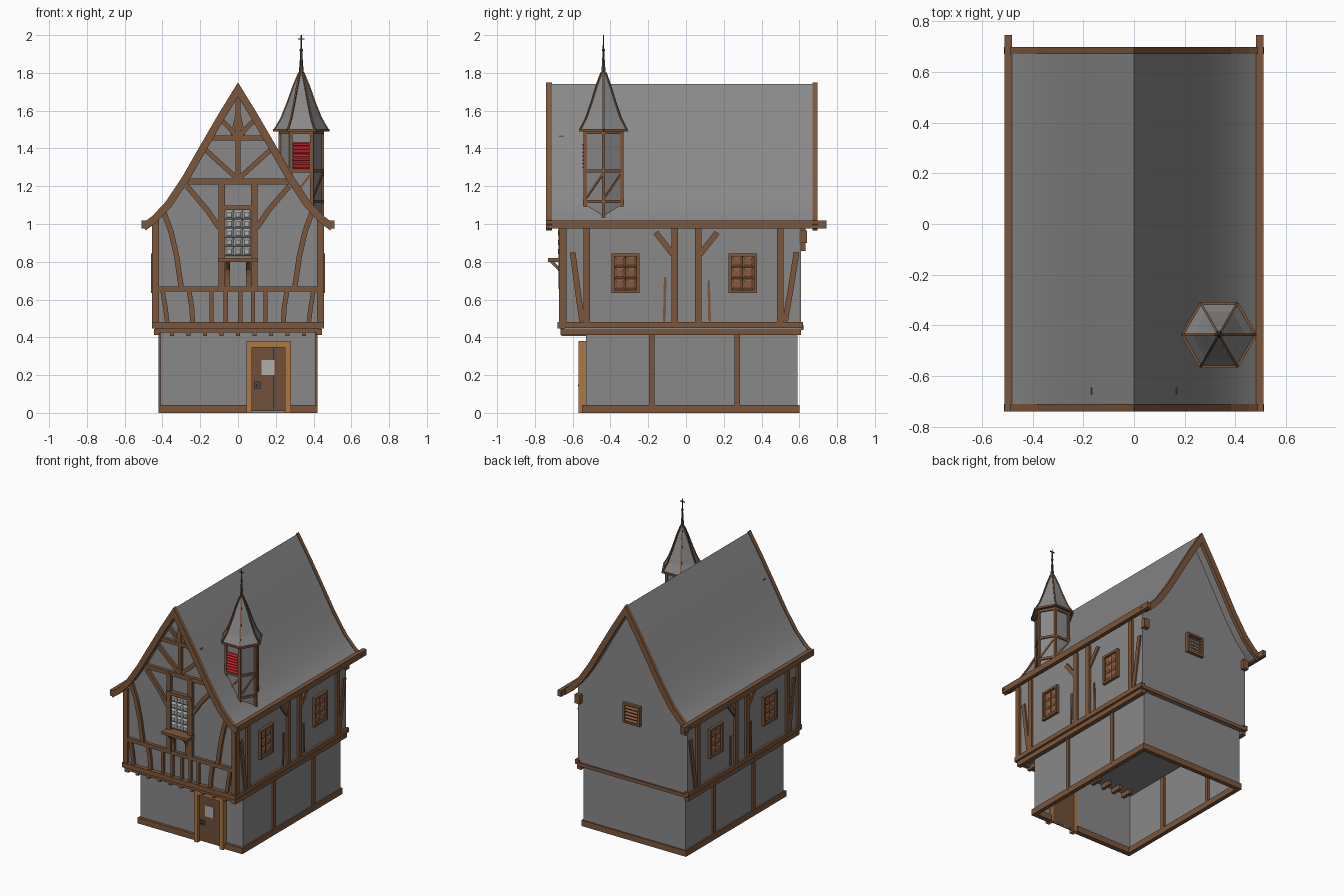
import bpy, bmesh, math
from mathutils import Vector, Matrix

if "Cube" in bpy.data.objects:
    bpy.data.objects.remove(bpy.data.objects["Cube"])

COL = {"plaster_grey": (0.25, 0.25, 0.25), "timber_brown": (0.2, 0.095, 0.045),
       "light_oak": (0.42, 0.19, 0.06), "door_brown": (0.16, 0.08, 0.04),
       "shutter_red": (0.65, 0.02, 0.03), "pale_glass": (0.42, 0.43, 0.43),
       "window_brown": (0.23, 0.1, 0.05), "dark_metal": (0.07, 0.07, 0.075)}
MATS = {}
for n, c in COL.items():
    MATS[n] = bpy.data.materials.new(n)
    MATS[n].diffuse_color = (*c, 1)

PARTS = {}
G, T, O, D, R, W, B, M = COL


def part(name, mat):
    return PARTS.setdefault(name, (bmesh.new(), mat))[0]


def box(bm, x0, x1, y0, y1, z0, z1):
    m = Matrix.Translation(((x0 + x1) / 2, (y0 + y1) / 2, (z0 + z1) / 2))
    bmesh.ops.create_cube(bm, size=1, matrix=m @ Matrix.Diagonal((x1 - x0, y1 - y0, z1 - z0, 1)))


def rod(bm, p, q, w):
    p, q = Vector(p), Vector(q)
    rot = (q - p).to_track_quat('Z', 'Y').to_matrix().to_4x4()
    bmesh.ops.create_cube(bm, size=1, matrix=Matrix.Translation((p + q) / 2) @ rot
                          @ Matrix.Diagonal((w, w, (q - p).length, 1)))


def front(u, v, d): return (u, d, v)
def side(u, v, d): return (d, u, v)


def ribbon(bm, pts, o0, o1, d0, d1, plane=front):
    """Flat beam along a 2D path, offset o0..o1 across it and d0..d1 in depth."""
    pts = [Vector(p) for p in pts]
    rings = []
    for i, p in enumerate(pts):
        a = (p - pts[i - 1]).normalized() if i else None
        b = (pts[i + 1] - p).normalized() if i < len(pts) - 1 else None
        t = ((a or b) + (b or a)).normalized()
        n = Vector((-t.y, t.x)) / max(0.3, t.dot(a or b))
        rings.append([bm.verts.new(plane(*(p + n * o), d)) for o, d in
                      ((o0, d0), (o1, d0), (o1, d1), (o0, d1))])
    for r, s in zip(rings, rings[1:]):
        for k in range(4):
            bm.faces.new((r[k], r[(k + 1) % 4], s[(k + 1) % 4], s[k]))
    bm.faces.new(rings[0])
    bm.faces.new(rings[-1][::-1])


def pane(bm, plane, u0, u1, v0, v1, d, bulge, inset):
    """Pillow-shaped pane."""
    lo = [bm.verts.new(plane(u, v, d)) for u, v in ((u0, v0), (u1, v0), (u1, v1), (u0, v1))]
    i = inset
    hi = [bm.verts.new(plane(u, v, d + bulge)) for u, v in
          ((u0 + i, v0 + i), (u1 - i, v0 + i), (u1 - i, v1 - i), (u0 + i, v1 - i))]
    bm.faces.new(hi)
    for k in range(4):
        bm.faces.new((lo[k], lo[(k + 1) % 4], hi[(k + 1) % 4], hi[k]))


def pane_grid(bm, plane, u0, u1, v0, v1, nu, nv, d, bulge):
    du, dv = (u1 - u0) / nu, (v1 - v0) / nv
    for i in range(nu):
        for j in range(nv):
            pane(bm, plane, u0 + i * du, u0 + (i + 1) * du, v0 + j * dv, v0 + (j + 1) * dv,
                 d, bulge, 0.25 * min(du, dv))


# ground floor: open shell, sill beams, side posts
bm = part("ground_floor_walls", G)
c = [(-.41, -.53), (.41, -.53), (.41, .59), (-.41, .59)]
for p, q in zip(c, c[1:] + c[:1]):
    bm.faces.new([bm.verts.new((*a, z)) for a, z in ((p, 0), (q, 0), (q, .44), (p, .44))])
bm = part("ground_sill_beams", T)
for s in (-1, 1):
    box(bm, s * .405 - .015, s * .405 + .015, -.55, .6, 0, .042)
    box(part("ground_posts", T), s * .407 - .014, s * .407 + .014, -.195, -.168, .03, .43)
    box(part("ground_posts", T), s * .407 - .014, s * .407 + .014, .258, .285, .03, .43)
box(bm, -.415, .05, -.55, -.515, 0, .042)
box(bm, .27, .415, -.55, -.515, 0, .042)
box(bm, -.415, .415, .57, .6, 0, .042)

# door with frame, plate and handle
bm = part("door_frame", O)
box(bm, .045, .075, -.57, -.525, 0, .38)
box(bm, .25, .28, -.57, -.525, 0, .38)
box(bm, .075, .25, -.57, -.525, .347, .38)
for i in range(3):
    box(part("door_planks", D), .075 + i * .0585, .132 + i * .0585, -.55, -.528, .01, .345)
box(part("door_plate", W), .125, .193, -.556, -.55, .2, .28)
box(part("door_handle", M), .085, .12, -.558, -.55, .13, .165)
box(part("door_handle", M), .095, .105, -.572, -.55, .14, .15)

# upper floor gable block
ROOF = [(.51, .995), (.45, 1.04), (.38, 1.115), (.29, 1.25), (.19, 1.425), (.1, 1.58), (0, 1.742)]
bm = part("upper_walls", G)
half = [(.44, .44), (.44, 1.025)] + [(x, z - .018) for x, z in ROOF[2:]]
outline = half + [(-x, z) for x, z in half[-2::-1]]
fr = [bm.verts.new((x, -.65, z)) for x, z in outline]
bk = [bm.verts.new((x, .61, z)) for x, z in outline]
bm.faces.new(fr)
bm.faces.new(bk[::-1])
for i in range(len(fr)):
    j = (i + 1) % len(fr)
    bm.faces.new((fr[i], fr[j], bk[j], bk[i]))

# roof sheet, barge boards, eaves
path = [(-x, z) for x, z in ROOF] + ROOF[-2::-1]
ribbon(part("roof", G), path, -.025, 0, -.715, .68)
bm = part("barge_boards", T)
ribbon(bm, path, -.036, .004, -.74, -.71)
ribbon(bm, path, -.036, .004, .67, .697)
for s in (-1, 1):
    box(part("eave_beams", T), s * .495 - .015, s * .495 + .015, -.74, .745, .975, 1.018)
    box(part("rear_brackets", T), s * .425 - .02, s * .425 + .02, .6, .64, .9, .965)

# jetty beams and joists
bm = part("jetty_beams", T)
box(bm, -.455, .455, -.68, -.64, .448, .482)
box(bm, -.44, .44, .59, .622, .44, .465)
for s in (-1, 1):
    box(bm, s * .44 - .016, s * .44 + .016, -.68, .62, .45, .482)
    box(bm, s * .43 - .016, s * .43 + .016, -.665, .61, .412, .445)
box(bm, -.43, .43, -.665, -.635, .425, .448)
for i in range(9):
    x = -.35 + i * .0875
    box(part("jetty_joists", T), x - .011, x + .011, -.66, -.45, .408, .44)

# front framing
bm = part("front_framing", T)


def fb(pts, w=.03, d=.022):
    ribbon(bm, pts, -w / 2, w / 2, -.65 - d, -.645)


fb([(-.44, .655), (.44, .655)], .027)
fb([(-.28, 1.225), (.28, 1.225)], .03)
fb([(-.17, 1.455), (.17, 1.455)], .026)
fb([(0, 1.23), (0, 1.7)], .026, .02)
fb([(-.1, 1.085), (.1, 1.085)], .024, .03)
for x in (-.14, -.065, .012, .08, .145):
    fb([(x, .48), (x, .65)], .022, .018)
for s in (-1, 1):
    def m(*p): return [(s * a, b) for a, b in p]
    fb(m((.435, .48), (.435, 1.02)), .034)
    fb(m((.086, .655), (.086, 1.225)), .034, .025)
    fb(m((.395, 1.07), (.355, .96), (.325, .83), (.3, .66)), .028, .02)
    fb(m((.26, .65), (.245, .56), (.24, .48)), .026, .018)
    fb(m((.4, .65), (.385, .56), (.375, .48)), .024, .018)
    fb(m((.1, .98), (.16, 1.07), (.27, 1.2)), .028, .02)
    fb(m((.01, 1.245), (.18, 1.4)), .026, .018)
    fb(m((.01, 1.47), (.095, 1.56)), .024, .018)
    fb(m((.0, 1.6), (.03, 1.47)), .018, .016)

# front window with sill and brackets
pane_grid(part("front_window_panes", W), front, -.07, .07, .83, 1.073, 3, 5, -.665, -.012)
bm = part("front_window_sill", T)
box(bm, -.105, .105, -.73, -.645, .8, .82)
for s in (-1, 1):
    ribbon(bm, [(-.655, .7), (-.67, .76), (-.715, .805)], -.008, .008,
           s * .055 - .01, s * .055 + .01, side)
    box(bm, s * .055 - .012, s * .055 + .012, -.668, -.645, .67, .8)

# side framing and windows, both sides
for s in (-1, 1):
    bm = part("side_framing", T)

    def sb(pts, w=.034, d=.015):
        ribbon(bm, pts, -w / 2, w / 2, s * .435, s * (.44 + d), side)
    for y in (-.65, -.525, -.06, .065, .5):
        sb([(y, .48), (y, 1.0)], .034)
    sb([(-.16, .955), (-.07, .84)], .03, .012)
    sb([(.165, .955), (.075, .84)], .03, .012)
    sb([(-.6, .85), (-.575, .66), (-.55, .485)], .03, .01)
    sb([(.585, .85), (.555, .66), (.525, .485)], .03, .01)
    sb([(-.11, .72), (-.115, .485)], .014, .006)
    sb([(.12, .7), (.125, .485)], .014, .006)
    for y in (-.32, .3):
        f = part("side_window_frames", T)
        for k in (-1, 1):
            a = s * .435, s * .46
            box(f, min(a), max(a), y + k * .067 - .008, y + k * .067 + .008, .635, .845)
            box(f, min(a), max(a), y - .06, y + .06, .74 + k * .097 - .008, .74 + k * .097 + .008)
        pane_grid(part("side_window_panes", B), side, y - .06, y + .06, .65, .83, 2, 3,
                  s * .447, s * .009)

# rear louvred vent
bm = part("rear_vent", T)
for s in (-1, 1):
    box(bm, s * .06 - .008, s * .06 + .008, .605, .632, .86, 1.0)
    box(bm, -.068, .068, .605, .632, .93 + s * .065 - .007, .93 + s * .065 + .007)
for i in range(5):
    ribbon(part("rear_vent_slats", B), [(.61, .885 + i * .023), (.628, .873 + i * .023)],
           -.005, .005, -.055, .055, side)

# hexagonal turret
CX, CY = .335, -.437


def hx(k, r, z):
    a = k * math.pi / 3
    return (CX + r * math.cos(a), CY + r * math.sin(a), z)


def hexa(bm, prof):
    rings = [[bm.verts.new(hx(k, r, z)) for k in range(6)] for r, z in prof]
    for r, q in zip(rings, rings[1:]):
        for k in range(6):
            bm.faces.new((r[k], r[(k + 1) % 6], q[(k + 1) % 6], q[k]))
    bm.faces.new(rings[0][::-1])
    bm.faces.new(rings[-1])


hexa(part("turret_walls", G), [(.112, 1.03), (.112, 1.5)])
spire = [(.143, 1.497), (.106, 1.56), (.074, 1.64), (.042, 1.73), (.013, 1.8)]
hexa(part("turret_roof", G), spire)
bm, ribs = part("turret_framing", T), part("turret_roof_ribs", T)
for k in range(6):
    rod(bm, hx(k, .112, 1.03), hx(k, .112, 1.5), .018)
    for z in (1.12, 1.28, 1.485):
        rod(bm, hx(k, .113, z), hx(k + 1, .113, z), .016)
    rod(bm, hx(k, .112, 1.13), hx(k + 1, .112, 1.27), .012)
    rod(ribs, hx(k, .143, 1.497), hx(k + 1, .143, 1.497), .013)
    for (r, z), (q, y) in zip(spire, spire[1:]):
        rod(ribs, hx(k, r, z), hx(k, q, y), .009)
bm = part("turret_shutter", R)
box(bm, CX - .045, CX + .045, -.541, -.53, 1.29, 1.43)
for i in range(7):
    z = 1.3 + i * .02
    ribbon(bm, [(-.535, z + .008), (-.549, z - .004)], -.003, .003, CX - .043, CX + .043, side)

# finial
bm = part("finial", M)
hexa(bm, [(.014, 1.795), (.009, 1.85), (.005, 1.92), (.003, 2.0)])
hexa(bm, [(.004, 1.908), (.01, 1.92), (.004, 1.932)])
box(bm, CX - .018, CX + .018, CY - .003, CY + .003, 1.977, 1.983)

# create objects
for name, (bm, mat) in PARTS.items():
    if "panes" not in name and name != "ground_floor_walls":
        bmesh.ops.recalc_face_normals(bm, faces=bm.faces)
    me = bpy.data.meshes.new(name)
    bm.to_mesh(me)
    bm.free()
    me.materials.append(MATS[mat])
    ob = bpy.data.objects.new(name, me)
    bpy.context.collection.objects.link(ob)
    if name == "roof":
        bpy.context.view_layer.objects.active = ob
        ob.select_set(True)
        bpy.ops.object.shade_smooth_by_angle(angle=math.radians(30))
        ob.select_set(False)

for m in bpy.data.materials:
    if m.users and not m.is_grease_pencil:
        m.use_nodes = True
        m.node_tree.nodes["Principled BSDF"].inputs["Base Color"].default_value = m.diffuse_color
